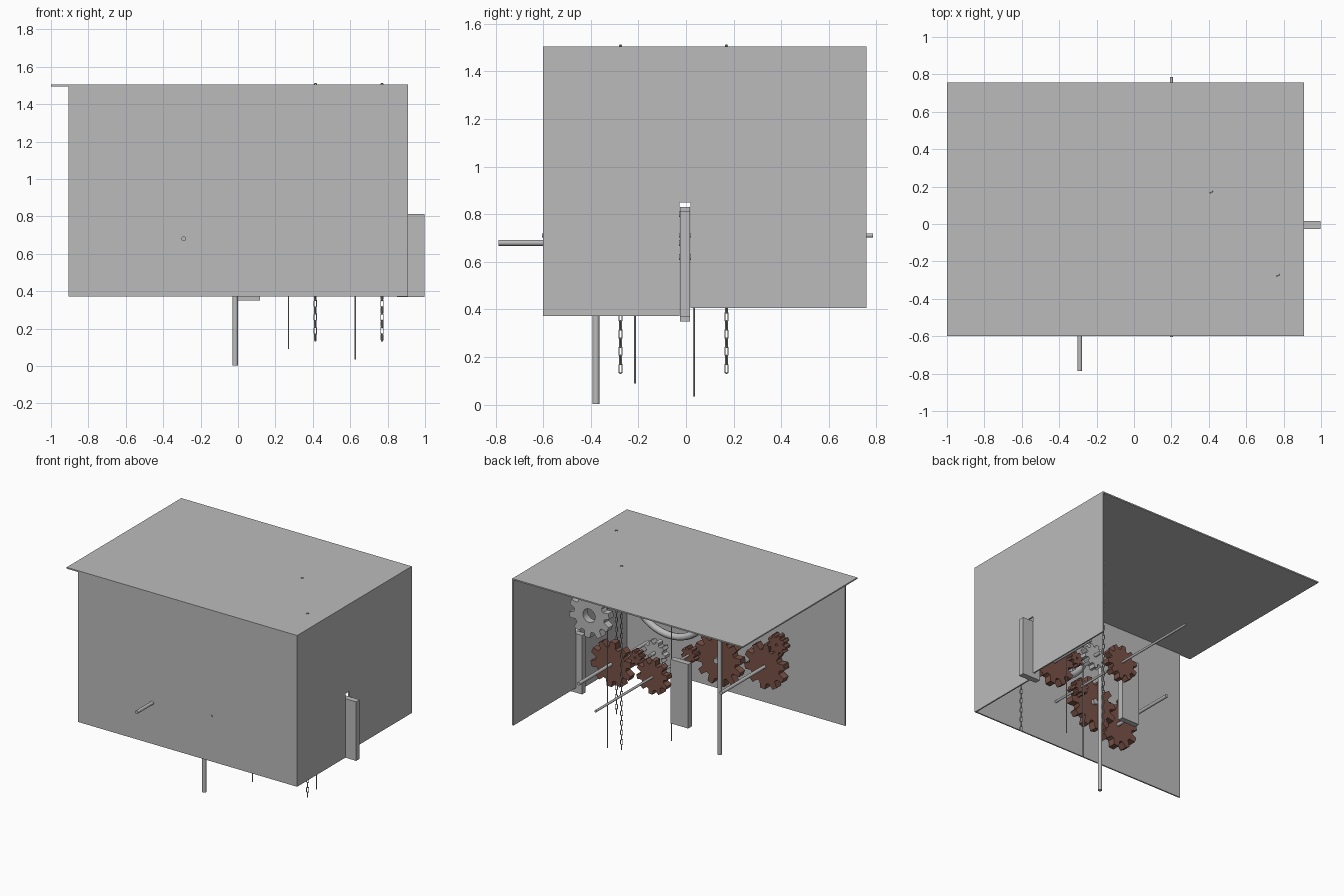
import bpy, bmesh, math
from mathutils import Matrix, Vector

if "Cube" in bpy.data.objects:
    bpy.data.objects.remove(bpy.data.objects["Cube"])


def material(name, col):
    m = bpy.data.materials.new(name)
    m.diffuse_color = (*col, 1)
    m.use_nodes = True
    m.node_tree.nodes["Principled BSDF"].inputs["Base Color"].default_value = m.diffuse_color
    return m


GREY = material("grey_metal", (0.5, 0.5, 0.5))
BROWN = material("brown_wood", (0.19, 0.085, 0.062))


def finish(name, bm, mat, smooth=False):
    bmesh.ops.recalc_face_normals(bm, faces=bm.faces)
    me = bpy.data.meshes.new(name)
    bm.to_mesh(me)
    bm.free()
    me.materials.append(mat)
    ob = bpy.data.objects.new(name, me)
    bpy.context.collection.objects.link(ob)
    if smooth:
        bpy.context.view_layer.objects.active = ob
        ob.select_set(True)
        bpy.ops.object.shade_smooth_by_angle(angle=math.radians(40))
        ob.select_set(False)
    return ob


def box(name, lo, hi, mat=GREY):
    bm = bmesh.new()
    lo, hi = Vector(lo), Vector(hi)
    m = Matrix.Translation((lo + hi) / 2) @ Matrix.Diagonal((*(hi - lo), 1))
    bmesh.ops.create_cube(bm, size=1, matrix=m)
    return finish(name, bm, mat)


def rod(name, a, b, r, mat=GREY):
    a, b = Vector(a), Vector(b)
    bm = bmesh.new()
    rot = (b - a).to_track_quat('Z', 'Y').to_matrix().to_4x4()
    bmesh.ops.create_cone(bm, cap_ends=True, segments=20, radius1=r, radius2=r,
                          depth=(b - a).length, matrix=Matrix.Translation((a + b) / 2) @ rot)
    return finish(name, bm, mat, True)


def gear(name, pos, r, teeth, mat=BROWN, hole=0.2, thick=0.055, turn=0.0):
    # toothed annulus in the xz plane, extruded along y
    bm = bmesh.new()
    outer, inner = [], []
    for i in range(teeth):
        for f, k in ((0.0, 0.74), (0.3, 0.74), (0.46, 1.0), (0.84, 1.0)):
            a = turn + (i + f) / teeth * math.tau
            for ring, rad in ((outer, r * k), (inner, r * hole)):
                ring.append(bm.verts.new((rad * math.cos(a), -thick / 2, rad * math.sin(a))))
    n = len(outer)
    faces = [bm.faces.new((outer[i], outer[(i + 1) % n], inner[(i + 1) % n], inner[i]))
             for i in range(n)]
    ext = bmesh.ops.extrude_face_region(bm, geom=faces, use_keep_orig=True)
    moved = [v for v in ext["geom"] if isinstance(v, bmesh.types.BMVert)]
    bmesh.ops.translate(bm, verts=moved, vec=(0, thick, 0))
    bmesh.ops.translate(bm, verts=bm.verts, vec=pos)
    return finish(name, bm, mat)


def ring_mesh(bm, big, tube, nu, nv, stretch=0.0, offset=(0, 0, 0), turn=0.0):
    # torus in the xz plane, optionally stretched along z into a chain link
    rows = []
    rot = Matrix.Rotation(turn, 3, 'Z')
    for i in range(nu):
        a = math.tau * (i + 0.5) / nu
        dz = math.copysign(stretch, math.sin(a))
        row = []
        for j in range(nv):
            b = math.tau * j / nv
            rad = big + tube * math.cos(b)
            p = rot @ Vector((rad * math.cos(a), tube * math.sin(b), rad * math.sin(a) + dz))
            row.append(bm.verts.new(p + Vector(offset)))
        rows.append(row)
    for i in range(nu):
        for j in range(nv):
            p, q = rows[i], rows[(i + 1) % nu]
            bm.faces.new((p[j], q[j], q[(j + 1) % nv], p[(j + 1) % nv]))


# housing: roof, front wall and side wall with a slot
box("roof", (-1.0, -0.6, 1.495), (0.91, 0.757, 1.505))
box("front_wall", (-0.905, -0.6, 0.372), (0.91, -0.59, 1.495))
bm = bmesh.new()
profile = [(-0.59, 0.372), (-0.028, 0.372), (-0.028, 0.85), (0.018, 0.85),
           (0.018, 0.406), (0.757, 0.406), (0.757, 1.495), (-0.59, 1.495)]
f = bm.faces.new([bm.verts.new((0.9, y, z)) for y, z in profile])
ext = bmesh.ops.extrude_face_region(bm, geom=[f], use_keep_orig=True)
bmesh.ops.translate(bm, verts=[v for v in ext["geom"] if isinstance(v, bmesh.types.BMVert)],
                    vec=(0.01, 0, 0))
finish("side_wall", bm, GREY)

# upright planks
box("slot_plank", (0.85, -0.026, 0.37), (0.997, 0.017, 0.812))
box("middle_plank", (-0.03, -0.026, 0.35), (0.118, 0.017, 0.83))

# horizontal shafts
rod("main_shaft", (0.2, -0.605, 0.711), (0.2, 0.785, 0.711), 0.0085)
rod("crank_shaft", (-0.29, -0.787, 0.68), (-0.29, 0.0, 0.68), 0.0125)
rod("side_shaft", (0.66, -0.5, 0.62), (0.66, 0.33, 0.62), 0.0125)
rod("large_gear_shaft", (0.02, -0.59, 0.69), (0.02, -0.38, 0.69), 0.02)
rod("idler_shaft", (0.30, -0.2, 0.80), (0.30, 0.0, 0.80), 0.0125)

# hanging rods
rod("thick_hanging_rod", (-0.015, -0.378, 0.003), (-0.015, -0.378, 1.1), 0.0145)
rod("thin_hanging_rod_front", (0.27, -0.214, 0.09), (0.27, -0.214, 1.1), 0.004)
rod("thin_hanging_rod_back", (0.627, 0.033, 0.035), (0.627, 0.033, 1.1), 0.004)

# gears: name, position, radius, teeth, material, hole ratio
for name, pos, r, n, mat, hole in (
        ("crank_gear", (-0.29, -0.54, 0.68), 0.168, 10, BROWN, 0.08),
        ("large_gear", (0.02, -0.43, 0.69), 0.195, 12, BROWN, 0.1),
        ("crank_pinion", (-0.39, -0.54, 0.87), 0.075, 9, BROWN, 0.12),
        ("main_shaft_pinion", (0.2, -0.34, 0.711), 0.06, 8, BROWN, 0.14),
        ("main_shaft_gear", (0.2, 0.09, 0.711), 0.13, 10, BROWN, 0.07),
        ("side_gear", (0.66, -0.08, 0.62), 0.17, 10, BROWN, 0.08),
        ("side_pinion", (0.46, -0.08, 0.72), 0.055, 8, BROWN, 0.15),
        ("idler_gear", (0.30, -0.08, 0.80), 0.09, 9, GREY, 0.14),
        ("upper_gear", (0.70, 0.12, 1.05), 0.168, 10, GREY, 0.3)):
    gear(name, pos, r, n, mat, hole)

# large wheel with spokes
C = Vector((0.41, -0.4, 1.1))
bm = bmesh.new()
ring_mesh(bm, 0.33, 0.025, 40, 10, offset=C)
finish("wheel_rim", bm, GREY, True)
for i in range(4):
    a = i * math.pi / 2 + math.pi / 4
    rod("wheel_spoke", C, C + 0.33 * Vector((math.cos(a), 0, math.sin(a))), 0.012)
rod("wheel_hub", C - Vector((0, 0.19, 0)), C + Vector((0, 0.06, 0)), 0.03)

# chains of alternating links
for name, x, y in (("chain_back", 0.414, 0.17), ("chain_front", 0.77, -0.275)):
    bm = bmesh.new()
    count = 38
    for i in range(count):
        z = 0.152 + (1.491 - 0.152) * i / (count - 1)
        ring_mesh(bm, 0.008, 0.003, 12, 6, 0.0115, (x, y, z),
                  math.radians(-60) + (i % 2) * math.pi / 2)
    finish(name, bm, GREY, True)
